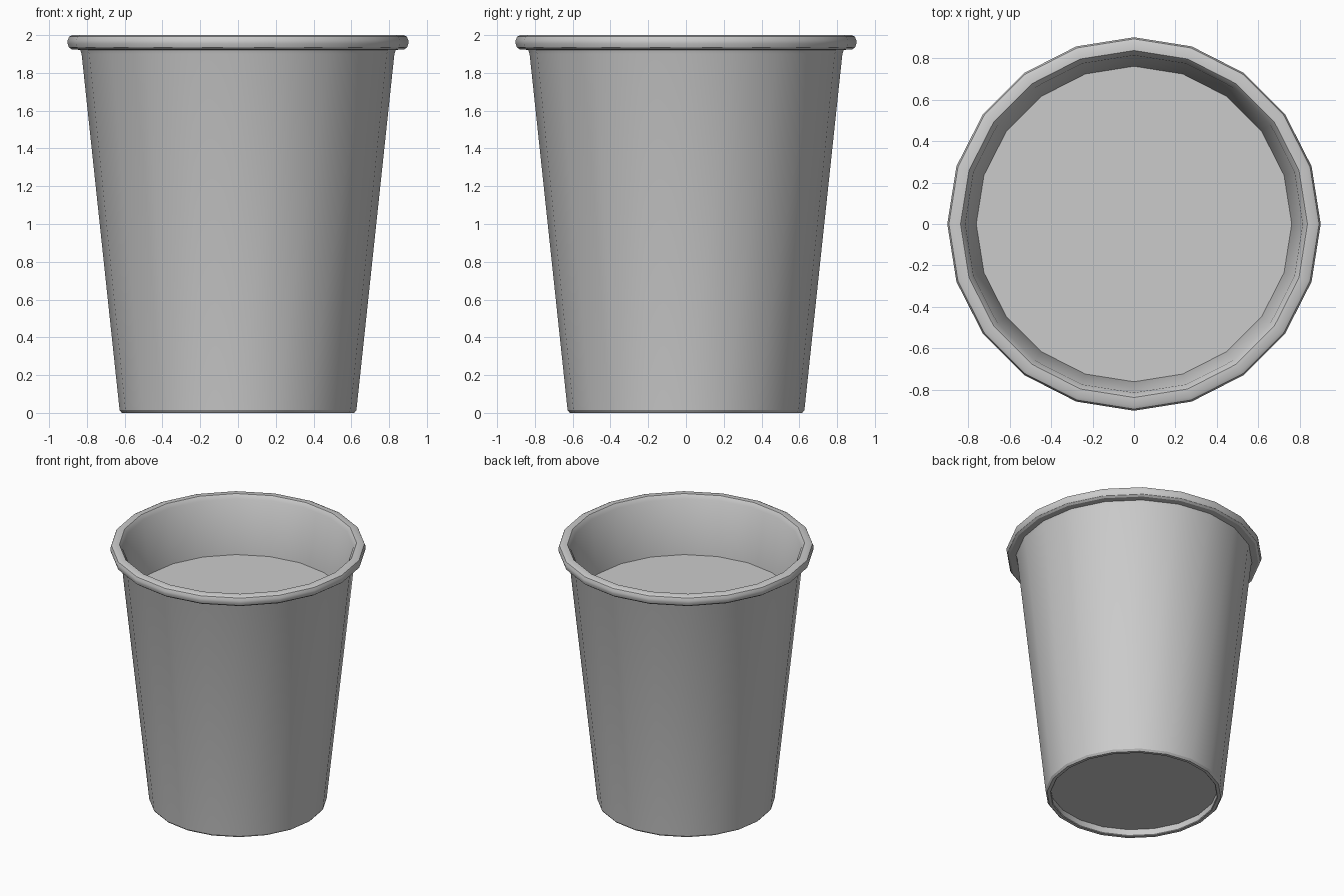
import bpy, bmesh, math

if "Cube" in bpy.data.objects:
    bpy.data.objects.remove(bpy.data.objects["Cube"])

SIDES = 20


def revolve(name, profile):
    """Lathe an (r, z) profile about z; end rings are closed with flat n-gons."""
    bm = bmesh.new()
    rings = []
    for r, z in profile:
        rings.append([bm.verts.new((r * math.cos(2 * math.pi * i / SIDES),
                                    r * math.sin(2 * math.pi * i / SIDES), z))
                      for i in range(SIDES)])
    for a, b in zip(rings, rings[1:]):
        for i in range(SIDES):
            j = (i + 1) % SIDES
            bm.faces.new((a[i], a[j], b[j], b[i]))
    bm.faces.new(rings[0][::-1])
    bm.faces.new(rings[-1])
    bmesh.ops.recalc_face_normals(bm, faces=bm.faces)
    mesh = bpy.data.meshes.new(name)
    bm.to_mesh(mesh)
    bm.free()
    obj = bpy.data.objects.new(name, mesh)
    bpy.context.collection.objects.link(obj)
    bpy.ops.object.select_all(action='DESELECT')
    obj.select_set(True)
    bpy.context.view_layer.objects.active = obj
    bpy.ops.object.shade_smooth_by_angle(angle=math.radians(30))
    return obj


# Cup: recessed base, tapered wall, rolled rim, inner wall and floor
revolve("cup", [
    (0.592, 0.055), (0.587, 0.005), (0.592, 0.0), (0.615, 0.0), (0.627, 0.015),
    (0.828, 1.90), (0.835, 1.922),
    (0.88, 1.924), (0.895, 1.935), (0.902, 1.955), (0.902, 1.972),
    (0.894, 1.992), (0.878, 2.0), (0.838, 2.0), (0.815, 1.97),
    (0.762, 1.56), (0.605, 0.08),
])

# Drink: flat surface inside the cup
revolve("drink", [(0.61, 0.085), (0.762, 1.56)])
